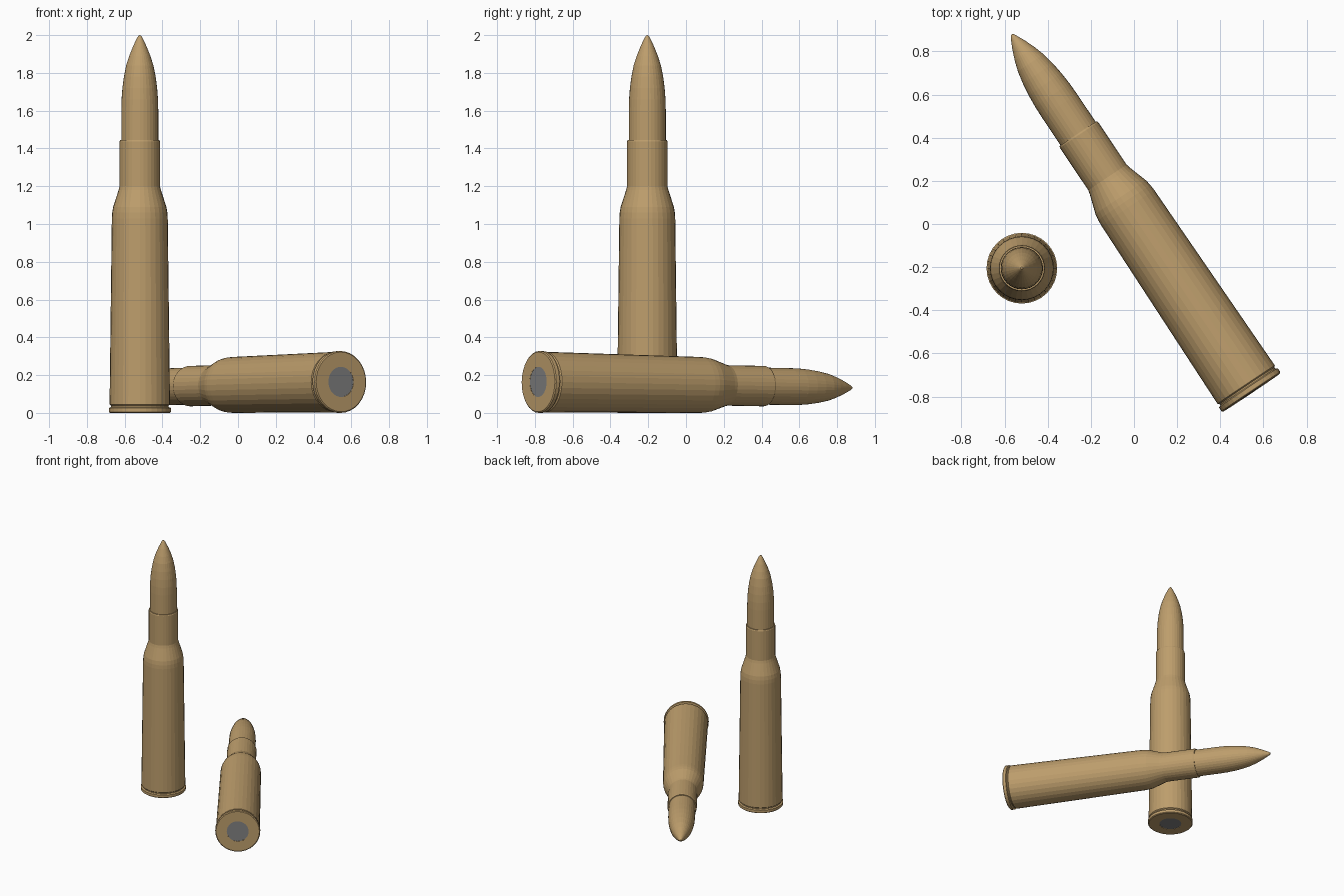
import bpy, bmesh, math
from mathutils import Matrix, Vector

if "Cube" in bpy.data.objects:
    bpy.data.objects.remove(bpy.data.objects["Cube"])


def material(name, rgb):
    m = bpy.data.materials.new(name)
    m.diffuse_color = (*rgb, 1)
    m.use_nodes = True
    m.node_tree.nodes["Principled BSDF"].inputs["Base Color"].default_value = m.diffuse_color
    return m


BRASS = material("brass", (0.51, 0.34, 0.15))
GREY = material("primer grey", (0.22, 0.22, 0.22))
SIDES = 32


def lathe(name, profile, mat, matrix):
    """Revolve (radius, height) points about z; radius 0 makes a pole."""
    bm = bmesh.new()
    rings = []
    for r, z in profile:
        n = SIDES if r > 0 else 1
        rings.append([bm.verts.new((r * math.cos(math.tau * i / SIDES),
                                    r * math.sin(math.tau * i / SIDES), z)) for i in range(n)])
    for a, b in zip(rings, rings[1:]):
        for i in range(SIDES):
            j = (i + 1) % SIDES
            loop = [a[i % len(a)], a[j % len(a)], b[j % len(b)], b[i % len(b)]]
            bm.faces.new(list(dict.fromkeys(loop)))
    bmesh.ops.recalc_face_normals(bm, faces=bm.faces)
    me = bpy.data.meshes.new(name)
    bm.to_mesh(me)
    bm.free()
    me.materials.append(mat)
    ob = bpy.data.objects.new(name, me)
    ob.matrix_world = matrix
    bpy.context.collection.objects.link(ob)


# Case: rim, groove, tapered body, shoulder, neck and mouth
CASE = [(0.08, 0), (0.158, 0), (0.164, 0.005), (0.164, 0.026), (0.153, 0.031),
        (0.153, 0.038), (0.160, 0.044), (0.148, 1.03), (0.146, 1.06), (0.141, 1.09),
        (0.112, 1.18), (0.107, 1.20), (0.107, 1.437), (0.104, 1.445), (0.097, 1.445)]
# Bullet: straight shank then curved nose
BULLET = [(0.098, 1.44), (0.098, 1.60), (0.0965, 1.66), (0.092, 1.72), (0.084, 1.78),
          (0.072, 1.84), (0.056, 1.89), (0.036, 1.94), (0.013, 1.988), (0.006, 1.998), (0, 2.0)]
PRIMER = [(0, 0.001), (0.08, 0.001), (0.08, 0.006)]


def cartridge(label, matrix):
    lathe(label + "_case", CASE, BRASS, matrix)
    lathe(label + "_bullet", BULLET, BRASS, matrix)
    lathe(label + "_primer", PRIMER, GREY, matrix)


# One standing, one lying on its rim and shoulder
cartridge("standing", Matrix.Translation((-0.52, -0.205, 0)))
tilt = math.asin((0.164 - 0.148) / 1.03)
turn = math.radians(33.8)
axis = Vector((-math.sin(turn) * math.cos(tilt), math.cos(turn) * math.cos(tilt), -math.sin(tilt)))
cartridge("lying", Matrix.Translation((0.545, -0.782, 0.164))
          @ axis.to_track_quat('Z', 'Y').to_matrix().to_4x4())
